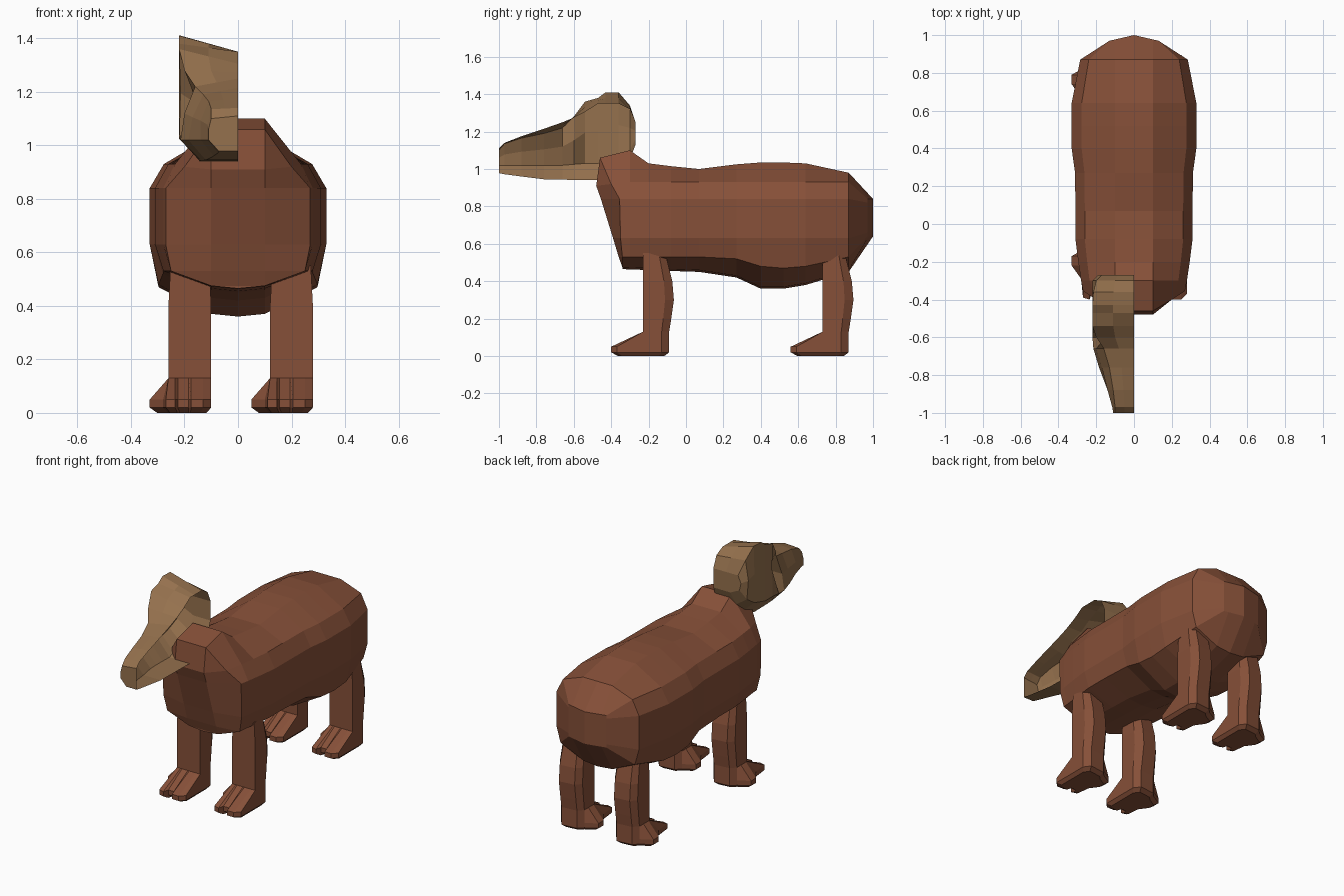
import bpy, bmesh

if "Cube" in bpy.data.objects:
    bpy.data.objects.remove(bpy.data.objects["Cube"])


def material(name, color):
    m = bpy.data.materials.new(name)
    m.diffuse_color = (*color, 1)
    m.use_nodes = True
    m.node_tree.nodes["Principled BSDF"].inputs["Base Color"].default_value = m.diffuse_color
    return m


def loft(name, rings, mat, closed=False, mirror=False):
    """Skin a list of point rings; closed rings also get end caps."""
    bm = bmesh.new()
    rows = [[bm.verts.new(p) for p in ring] for ring in rings]
    n = len(rows[0])
    for a, b in zip(rows, rows[1:]):
        for i in range(n if closed else n - 1):
            j = (i + 1) % n
            bm.faces.new((a[i], a[j], b[j], b[i]))
    if closed:
        bm.faces.new(rows[0])
        bm.faces.new(rows[-1])
    bmesh.ops.remove_doubles(bm, verts=bm.verts[:], dist=0.0005)
    if mirror:
        bmesh.ops.mirror(bm, geom=bm.verts[:] + bm.edges[:] + bm.faces[:],
                         axis='X', merge_dist=0.0005)
        bmesh.ops.remove_doubles(bm, verts=bm.verts[:], dist=0.0005)
    bmesh.ops.recalc_face_normals(bm, faces=bm.faces[:])
    me = bpy.data.meshes.new(name)
    bm.to_mesh(me)
    bm.free()
    me.materials.append(mat)
    ob = bpy.data.objects.new(name, me)
    bpy.context.collection.objects.link(ob)
    return ob


hide = material("hide", (0.24, 0.08, 0.04))
tan = material("tan", (0.30, 0.165, 0.075))


# Body: half cross-sections from belly to back, mirrored
def body_ring(y, bottom, low, top, w):
    return [(0, y, bottom), (0.1, y, bottom + 0.01), (w * 0.9, y, low), (w, y, 0.63),
            (w, y, 0.84), (w * 0.84, y, 0.93), (0.1, y, top), (0, y, top)]


chest = [(0, -.34, .465), (.1, -.34, .475), (.25, -.34, .53), (.27, -.35, .63),
         (.27, -.355, .84), (.2, -.40, .92), (.1, -.46, 1.06), (0, -.46, 1.06)]
breast = [(0, -.34, .465), (.1, -.34, .475), (.1, -.36, .53), (.1, -.39, .63),
          (.1, -.455, .84), (.1, -.48, .91), (.1, -.46, 1.06), (0, -.46, 1.06)]
shoulder = body_ring(-.3, .463, .53, 1.10, .28)
tail_z = [.64, .64, .64, .66, .82, .84, .84, .84]
rump = [(x, 1 - .03 * x / .13, z) for x, z in zip([0, .1, .13, .13, .13, .13, .1, 0], tail_z)]
body_rings = [[(0, y, z) for x, y, z in breast], breast, chest, shoulder]
body_rings += [body_ring(*r) for r in [
    (-.2, .46, .53, 1.03, .295), (-.08, .455, .53, 1.015, .31), (.07, .45, .53, 1.0, .31),
    (.27, .42, .52, 1.025, .312), (.4, .36, .48, 1.035, .33), (.52, .36, .47, 1.035, .33),
    (.64, .38, .48, 1.03, .33), (.87, .45, .53, .98, .285)]]
body_rings += [rump, [(0, 1, z) for z in tail_z]]
loft("body", body_rings, hide, mirror=True)

# Legs: toed foot outline drawn in to the ankle, then up the shin
foot = [(-.23, -.10), (-.13, -.09), (-.10, -.13), (-.10, -.37), (-.13, -.40), (-.175, -.40),
        (-.185, -.365), (-.225, -.365), (-.235, -.40), (-.27, -.39), (-.28, -.29),
        (-.33, -.22), (-.33, -.17), (-.26, -.13)]
ankle = [(min(max(x, -.26), -.10), max(y, -.23)) for x, y in foot]


def shin(z, depth, width=1):
    return [(-.18 + (x + .18) * width, -.23 + (y + .23) * depth, z) for x, y in ankle]


leg_rings = [[(-.19 + (x + .19) * .8, -.22 + (y + .22) * .8, 0) for x, y in foot],
             [(x, y, .02) for x, y in foot], [(x, y, .05) for x, y in foot],
             shin(.13, 1), shin(.2, 1.08), shin(.3, 1.18), shin(.4, 1.12), shin(.55, .85, .9)]
for side, dx in (("left", 0), ("right", .38)):
    for end, dy in (("front", 0), ("rear", .96)):
        leg = loft(f"{end}_{side}_leg", leg_rings, hide, closed=True)
        leg.location = (dx, dy, 0)


# Head: an open half shell on the -x side with ear ridge and sunken eye
def head_ring(y, bottom, jaw, side, mid, brow_x, brow_z, top):
    return [(0, y, bottom), (-side * .65, y, bottom), (-side, y, jaw), (-mid, y, (jaw + brow_z) / 2),
            (-brow_x, y, brow_z), (-brow_x * .5, y, (top + brow_z) / 2), (0, y, top)]


head_rings = [head_ring(*r) for r in [
    (-1.0, .978, 1.02, .11, .11, .10, 1.10, 1.11),
    (-.97, .972, 1.02, .115, .115, .10, 1.135, 1.14),
    (-.88, .96, 1.02, .14, .14, .11, 1.165, 1.175),
    (-.76, .945, 1.02, .185, .17, .13, 1.19, 1.215),
    (-.66, .943, 1.02, .215, .20, .16, 1.22, 1.25),
    (-.60, .942, 1.025, .22, .15, .20, 1.28, 1.275),
    (-.54, .941, 1.03, .22, .215, .22, 1.36, 1.305),
    (-.47, .94, 1.03, .22, .22, .22, 1.38, 1.35),
    (-.43, .955, 1.04, .22, .22, .22, 1.41, 1.35),
    (-.36, .99, 1.06, .22, .22, .215, 1.41, 1.35),
    (-.30, 1.05, 1.10, .21, .22, .20, 1.34, 1.32),
    (-.27, 1.13, 1.16, .18, .19, .17, 1.25, 1.25)]]
head_rings.insert(0, [(0, y, z) for x, y, z in head_rings[0]])
head_rings.append([(0, y, z) for x, y, z in head_rings[-1]])
loft("half_head", head_rings, tan)
